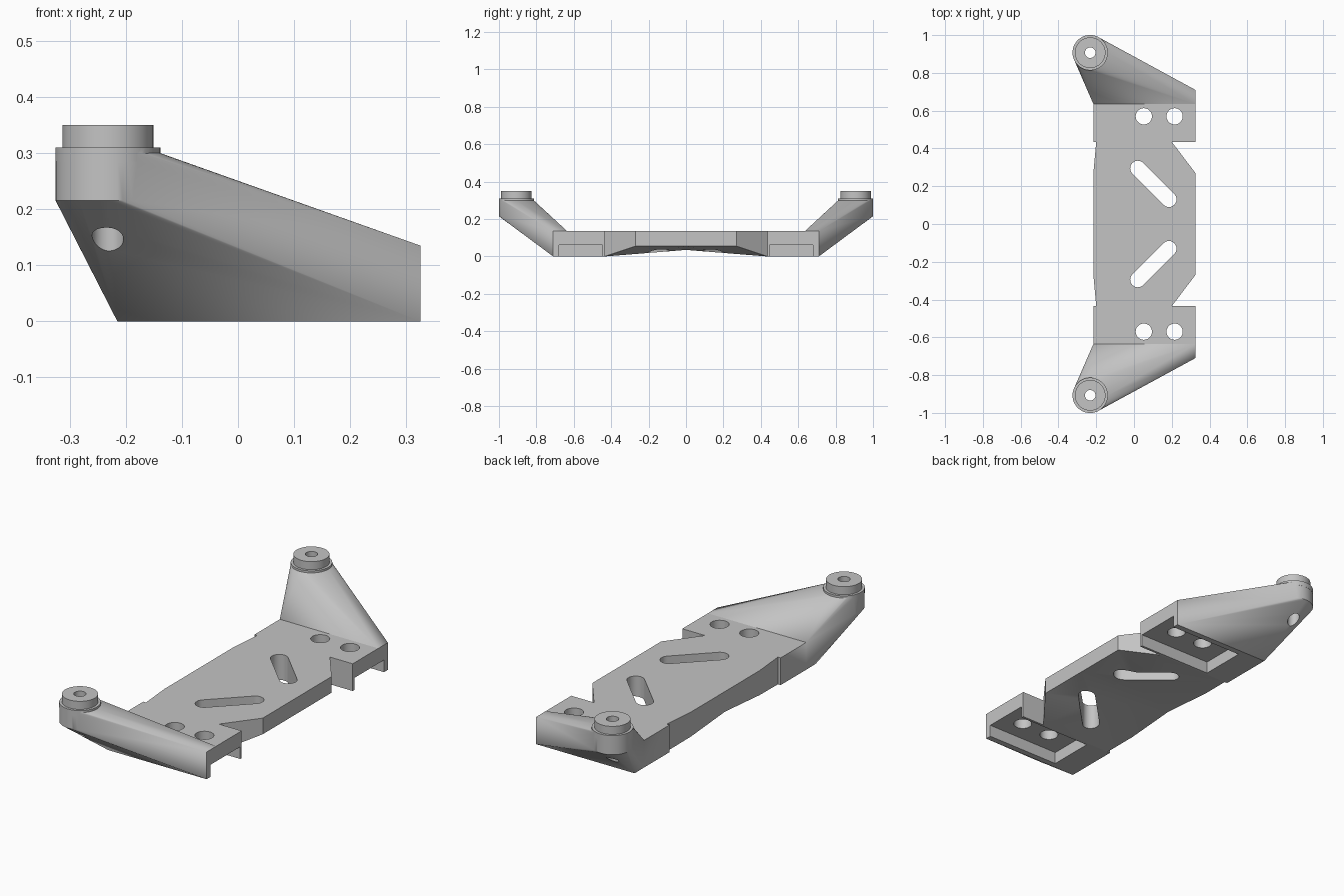
import bpy, bmesh
from math import sin, cos, pi, radians

if "Cube" in bpy.data.objects:
    bpy.data.objects.remove(bpy.data.objects["Cube"])

grey = bpy.data.materials.new("plain_grey")
grey.use_nodes = True
colour = (0.55, 0.55, 0.55, 1)
grey.diffuse_color = colour
grey.node_tree.nodes["Principled BSDF"].inputs["Base Color"].default_value = colour


def add_object(name, bm):
    bmesh.ops.recalc_face_normals(bm, faces=bm.faces)
    mesh = bpy.data.meshes.new(name)
    bm.to_mesh(mesh)
    bm.free()
    mesh.materials.append(grey)
    obj = bpy.data.objects.new(name, mesh)
    bpy.context.collection.objects.link(obj)
    return obj


def hull(name, points):
    """Convex solid around the points."""
    bm = bmesh.new()
    for p in points:
        bm.verts.new(p)
    bmesh.ops.convex_hull(bm, input=bm.verts)
    bmesh.ops.dissolve_limit(bm, angle_limit=radians(0.5), verts=bm.verts, edges=bm.edges)
    return add_object(name, bm)


def circle(x, y, z, r, n=64):
    return [(x + r * cos(2 * pi * i / n), y + r * sin(2 * pi * i / n), z) for i in range(n)]


def cylinder(name, x, y, r, z0, z1):
    return hull(name, circle(x, y, z0, r) + circle(x, y, z1, r))


def box(name, xs, ys, zs):
    return hull(name, [(x, y, z) for x in xs for y in ys for z in zs])


def apply_modifier(obj, mod):
    bpy.ops.object.select_all(action='DESELECT')
    obj.select_set(True)
    bpy.context.view_layer.objects.active = obj
    bpy.ops.object.modifier_apply(modifier=mod.name)


def combine(obj, other, operation):
    mod = obj.modifiers.new("bool", 'BOOLEAN')
    mod.operation, mod.solver, mod.object = operation, 'EXACT', other
    apply_modifier(obj, mod)
    bpy.data.objects.remove(other)


def finish(obj, merge):
    """Mirror front to back and smooth the round walls."""
    mod = obj.modifiers.new("mirror", 'MIRROR')
    mod.use_axis = (False, True, False)
    mod.use_mirror_merge = merge
    apply_modifier(obj, mod)
    bpy.ops.object.shade_smooth_by_angle(angle=radians(30))


TOP, END, EDGE = 0.135, 0.435, 0.635
LEFT, RIGHT = -0.215, 0.325
BOSS = (-0.232, 0.907)

# Centre deck: half of it, with an arched underside and a relieved side
bm = bmesh.new()
low = {k: bm.verts.new(p) for k, p in {
    "a": (-0.2, END, 0), "b": (0.2, END, 0), "c": (RIGHT, 0.27, 0.055),
    "d": (RIGHT, 0, 0.055), "e": (0.145, 0, 0.035), "f": (0.145, 0.14, 0.0237),
    "g": (LEFT, 0, 0.035), "h": (LEFT, 0.27, 0.0133)}.items()}
high = {k: bm.verts.new((low[k].co.x, low[k].co.y, TOP)) for k in "abcdgh"}
for face in ("abfegh", "bcf", "cdf", "def"):
    bm.faces.new([low[k] for k in face])
bm.faces.new([high[k] for k in "abcdgh"])
for p, q in ("ab", "bc", "cd", "gh", "ha"):
    bm.faces.new([low[p], low[q], high[q], high[p]])
deck = add_object("centre_deck", bm)

# Diagonal slot
slot = hull("slot_cutter", [p for z in (-0.1, 0.3) for x, y in ((0.02, 0.295), (0.185, 0.13))
                            for p in circle(x, y, z, 0.04, 32)])
combine(deck, slot, 'DIFFERENCE')
finish(deck, True)

# Rising arm, hulled from the plate end to the round boss
arm_points = [(x, y, z) for x in (LEFT, RIGHT) for y in (EDGE, 0.71) for z in (0, TOP)
              if not (x == LEFT and y > EDGE and z > 0)]
mount = hull("end_mounts", arm_points + circle(*BOSS, 0.215, 0.093) + circle(*BOSS, 0.3, 0.093))

# Flat mounting block with an open pocket below and two bolt holes
combine(mount, box("block", (LEFT, RIGHT), (END, EDGE), (0, TOP)), 'UNION')
combine(mount, box("pocket_cutter", (-0.08, 0.5), (0.447, 0.68), (-0.1, 0.06)), 'DIFFERENCE')
for x in (0.052, 0.215):
    combine(mount, cylinder("bolt_cutter", x, 0.57, 0.043, -0.1, 0.3), 'DIFFERENCE')

# Boss shoulder, spigot and bore
combine(mount, cylinder("shoulder", *BOSS, 0.0935, 0.285, 0.31), 'UNION')
combine(mount, cylinder("spigot", *BOSS, 0.081, 0.3, 0.35), 'UNION')
combine(mount, cylinder("bore_cutter", *BOSS, 0.028, -0.1, 0.5), 'DIFFERENCE')
finish(mount, False)
